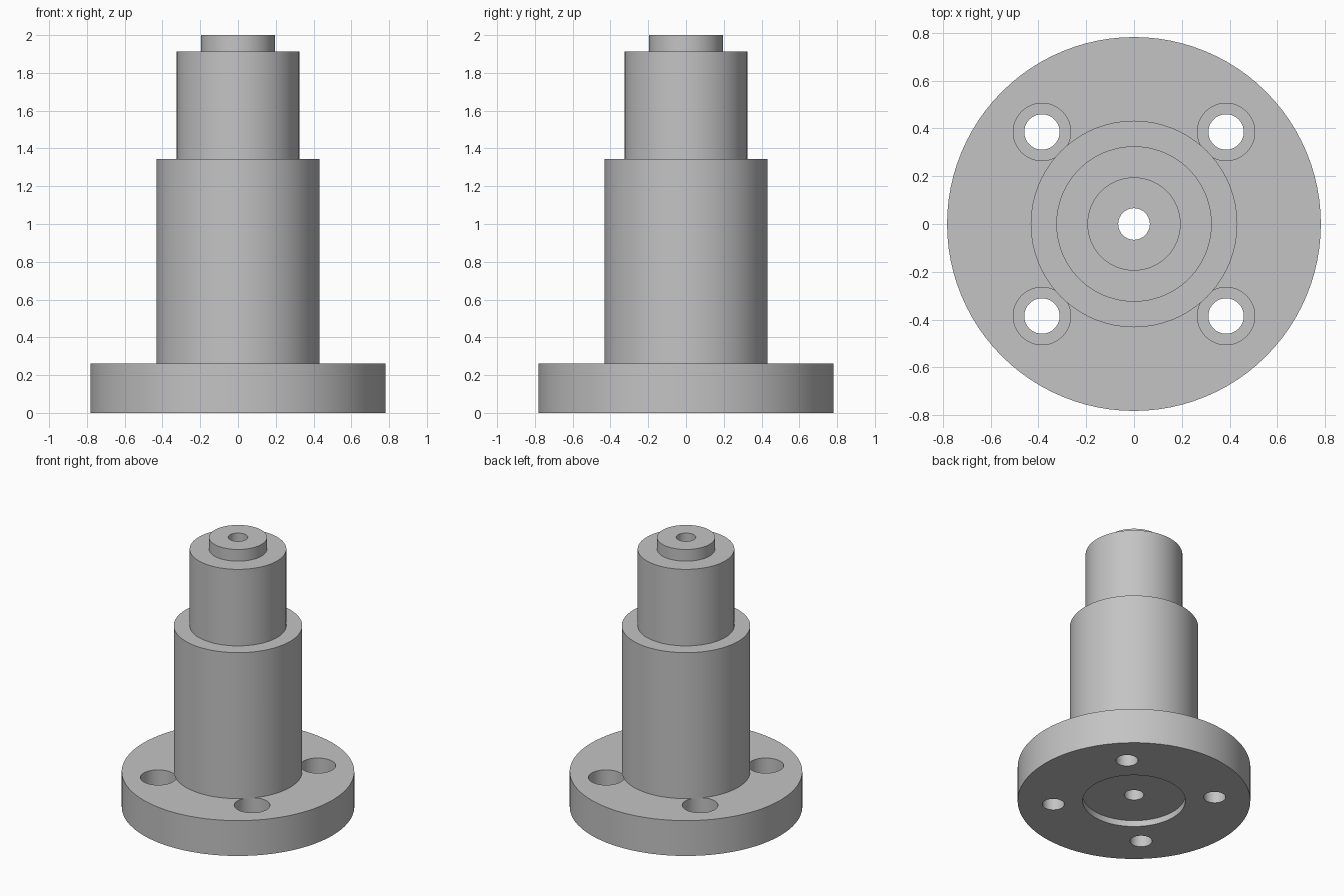
import bpy
import bmesh
import math
from mathutils import Matrix

cube = bpy.data.objects.get("Cube")
if cube:
    bpy.data.objects.remove(cube, do_unlink=True)

SEGMENTS = 96
FLANGE_R, FLANGE_TOP = 0.782, 0.262
BOLT_OFFSET = 0.385
COUNTERBORE_DEPTH = 0.15
RECESS_DEPTH = 0.045

grey = bpy.data.materials.new("plain_grey")
grey.use_nodes = True
colour = (0.55, 0.55, 0.55, 1)
grey.diffuse_color = colour
grey.node_tree.nodes["Principled BSDF"].inputs["Base Color"].default_value = colour


def lathe(name, profile, centre=(0, 0)):
    """Spin an (r, z) outline, bottom to top, into a closed solid."""
    bm = bmesh.new()
    rings = []
    for r, z in profile:
        ring = []
        for i in range(SEGMENTS):
            a = math.tau * i / SEGMENTS
            ring.append(bm.verts.new((r * math.cos(a), r * math.sin(a), z)))
        rings.append(ring)
    for low, high in zip(rings, rings[1:]):
        for i in range(SEGMENTS):
            j = (i + 1) % SEGMENTS
            bm.faces.new((low[i], low[j], high[j], high[i]))
    bm.faces.new(reversed(rings[0]))
    bm.faces.new(rings[-1])
    bm.transform(Matrix.Translation((*centre, 0)))
    mesh = bpy.data.meshes.new(name)
    bm.to_mesh(mesh)
    bm.free()
    obj = bpy.data.objects.new(name, mesh)
    bpy.context.collection.objects.link(obj)
    mesh.materials.append(grey)
    return obj


def combine(target, tool, operation):
    """Apply a boolean and remove the tool object."""
    tool.hide_render = True
    mod = target.modifiers.new(operation.title(), "BOOLEAN")
    mod.object, mod.operation, mod.solver = tool, operation, "EXACT"
    bpy.context.view_layer.objects.active = target
    bpy.ops.object.modifier_apply(modifier=mod.name)
    bpy.data.objects.remove(tool, do_unlink=True)


# Round base flange
shaft = lathe("flanged_shaft", [(FLANGE_R, 0), (FLANGE_R, FLANGE_TOP)])

# Four counterbored bolt holes
step = FLANGE_TOP - COUNTERBORE_DEPTH
for sx in (-1, 1):
    for sy in (-1, 1):
        cutter = lathe("bolt_hole_cutter",
                       [(0.074, -0.1), (0.074, step), (0.12, step), (0.12, 0.4)],
                       (sx * BOLT_OFFSET, sy * BOLT_OFFSET))
        combine(shaft, cutter, "DIFFERENCE")

# Stepped column standing on the flange
column = lathe("stepped_column", [
    (0.432, FLANGE_TOP), (0.432, 1.345),
    (0.325, 1.345), (0.325, 1.913),
    (0.195, 1.913), (0.195, 2.0)])
combine(shaft, column, "UNION")

# Centre bore and shallow round recess underneath
bore = lathe("bore_cutter", [
    (0.345, -0.1), (0.345, RECESS_DEPTH),
    (0.066, RECESS_DEPTH), (0.066, 2.1)])
combine(shaft, bore, "DIFFERENCE")

# Smooth round walls with crisp rims
bpy.ops.object.select_all(action="DESELECT")
shaft.select_set(True)
bpy.context.view_layer.objects.active = shaft
bpy.ops.object.shade_smooth_by_angle(angle=math.radians(30))
